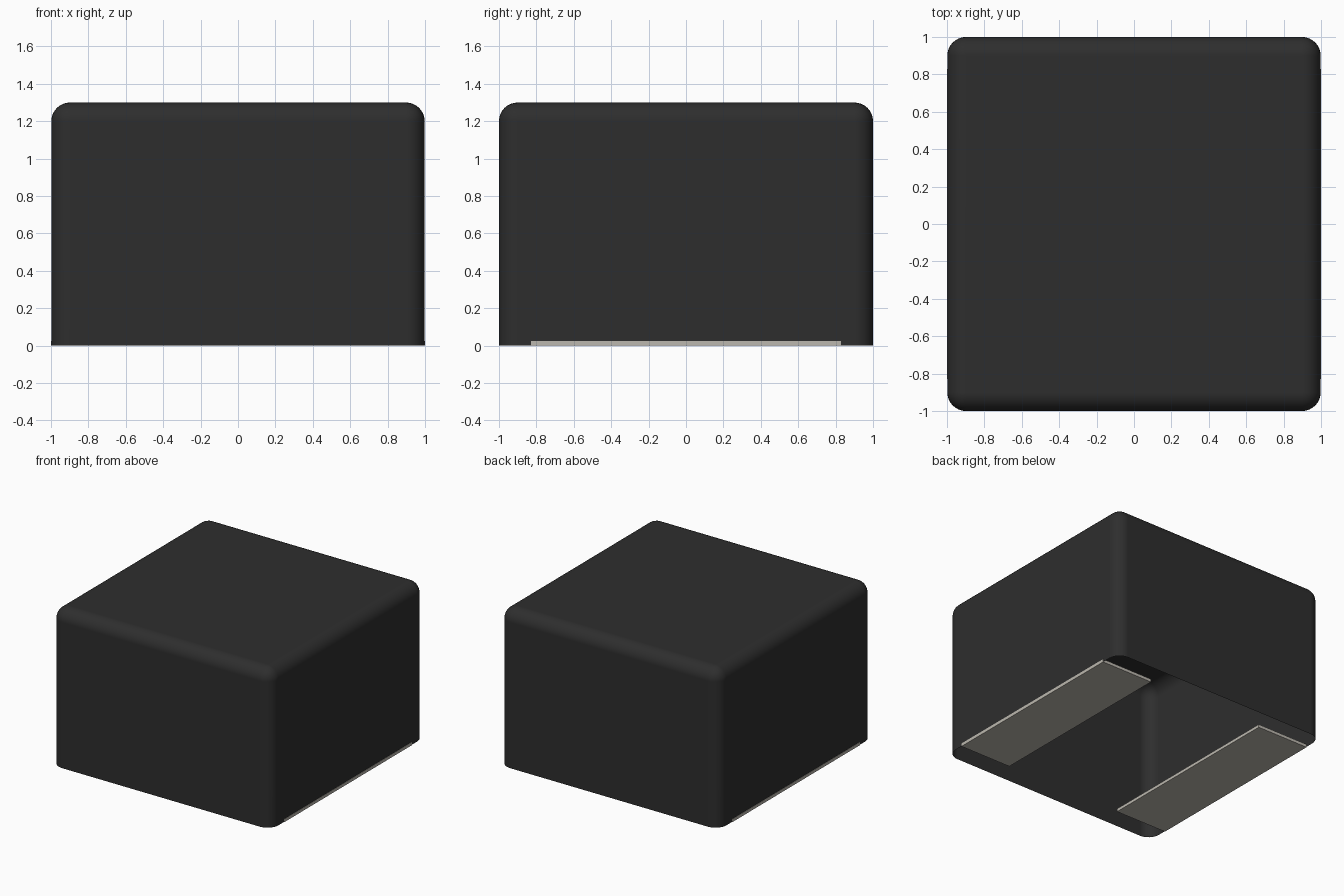
import bpy, bmesh

cube = bpy.data.objects.get("Cube")
if cube:
    bpy.data.objects.remove(cube, do_unlink=True)


def make_material(name, rgb):
    mat = bpy.data.materials.new(name)
    mat.use_nodes = True
    mat.diffuse_color = (*rgb, 1)
    bsdf = next(n for n in mat.node_tree.nodes if n.type == 'BSDF_PRINCIPLED')
    bsdf.inputs["Base Color"].default_value = (*rgb, 1)
    return mat


def make_box(name, lo, hi, mat, open_bottom=False):
    """Box between two corners, optionally without its bottom face."""
    bm = bmesh.new()
    bmesh.ops.create_cube(bm, size=1)
    for v in bm.verts:
        v.co = [lo[i] if v.co[i] < 0 else hi[i] for i in range(3)]
    if open_bottom:
        bm.normal_update()
        bottom = [f for f in bm.faces if f.normal.z < -0.5]
        bmesh.ops.delete(bm, geom=bottom, context='FACES_ONLY')
    mesh = bpy.data.meshes.new(name)
    mesh.materials.append(mat)
    obj = bpy.data.objects.new(name, mesh)
    bpy.context.collection.objects.link(obj)
    return obj, bm


charcoal = make_material("charcoal", (0.027, 0.027, 0.027))
warm_grey = make_material("warm grey", (0.50, 0.475, 0.425))

# Hollow cover: open below, all corners and top edges rounded
cover, bm = make_box("cover", (-0.998, -1, 0.002), (0.998, 1, 1.3), charcoal, True)
edges = [e for e in bm.edges if not e.is_boundary]
bmesh.ops.bevel(bm, geom=edges, offset=0.1, segments=8, profile=0.5, affect='EDGES')
bm.to_mesh(cover.data)
bm.free()
bpy.ops.object.select_all(action='DESELECT')
cover.select_set(True)
bpy.context.view_layer.objects.active = cover
bpy.ops.object.shade_smooth_by_angle()
weighted = cover.modifiers.new("weighted_normals", 'WEIGHTED_NORMAL')
weighted.keep_sharp = True

# Flat runners under the two sides, just showing through the cover walls
for side, x0, x1 in (("left", 0.53, 1.0), ("right", -1.0, -0.53)):
    runner, bm = make_box(side + "_runner", (x0, -0.83, 0), (x1, 0.83, 0.025), warm_grey)
    bm.to_mesh(runner.data)
    bm.free()
